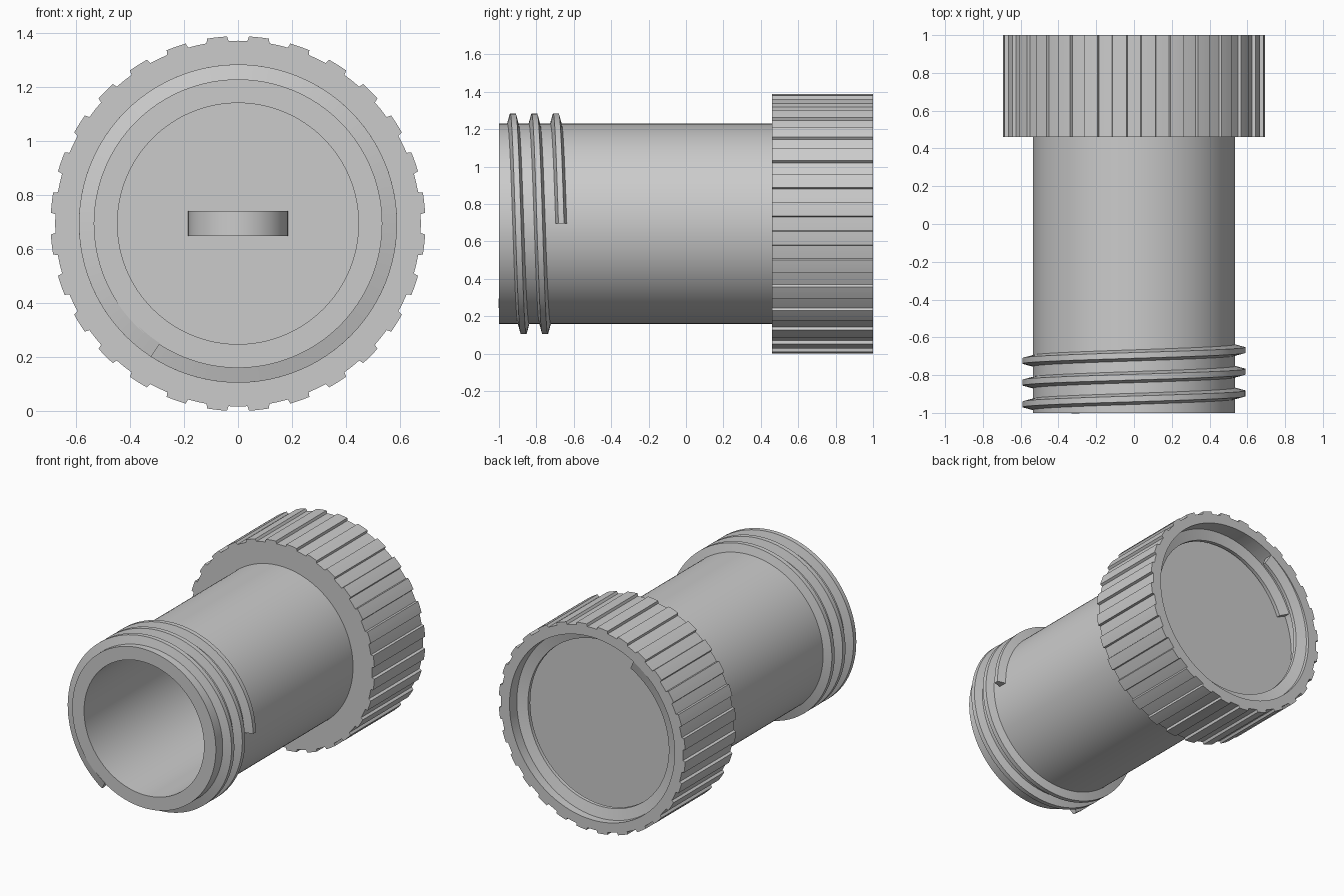
import bpy, bmesh
from math import sin, cos, pi, tau, radians

if "Cube" in bpy.data.objects:
    bpy.data.objects.remove(bpy.data.objects["Cube"])

CZ = 0.695          # height of the long (y) axis
PITCH = 0.115


def at(r, a, y):
    return (r * cos(a), y, CZ + r * sin(a))


def finish(name, bm):
    bmesh.ops.remove_doubles(bm, verts=bm.verts, dist=1e-5)
    bmesh.ops.recalc_face_normals(bm, faces=bm.faces)
    me = bpy.data.meshes.new(name)
    bm.to_mesh(me)
    bm.free()
    ob = bpy.data.objects.new(name, me)
    bpy.context.collection.objects.link(ob)
    bpy.ops.object.select_all(action='DESELECT')
    ob.select_set(True)
    bpy.context.view_layer.objects.active = ob
    bpy.ops.object.shade_smooth_by_angle(angle=radians(25))
    return ob


def loft(name, loops, closed=True, caps=False):
    """Skin a list of equal-length point loops."""
    bm = bmesh.new()
    rings = [[bm.verts.new(p) for p in loop] for loop in loops]
    n = len(rings[0])
    for a, b in zip(rings, rings[1:]):
        for i in range(n if closed else n - 1):
            j = (i + 1) % n
            bm.faces.new((a[i], a[j], b[j], b[i]))
    if caps:
        bm.faces.new(rings[0])
        bm.faces.new(rings[-1])
    return finish(name, bm)


def helix(name, a_end, y_end, turns, r_base, r_crest, base, crest):
    """Trapezoid thread, running back from its end towards -y."""
    steps = int(turns * 96)
    loops = []
    for k in range(steps + 1):
        t = turns * k / steps
        a, y = a_end + t * tau, y_end - t * PITCH
        loops.append([at(r_base, a, y - base), at(r_crest, a, y - crest),
                      at(r_crest, a, y + crest), at(r_base, a, y + base)])
    return loft(name, loops, caps=True)


# hollow tube, open at the front, closed inside the collar
angles = [tau * i / 128 for i in range(128)]
loft("tube", [[at(r, a, y) for a in angles] for r, y in
              [(0.447, 0.74), (0.447, -1), (0.535, -1), (0.535, 0.47)]])
loft("tube_floor", [[at(r, a, 0.74) for a in angles] for r in (0.447, 0.0001)])

# knurled collar: 28 raised grips around a shallow rear socket
TEETH, HIGH, LOW = 28, 0.695, 0.678
step = tau / TEETH
knurl = []
for i in range(TEETH):
    for f, r in [(0.26, HIGH), (0.42, HIGH), (0.58, HIGH), (0.74, HIGH),
                 (0.77, LOW), (1.0, LOW), (1.23, LOW)]:
        knurl.append(((i + f) * step, r))


def plain(r, y):
    return [at(r, a, y) for a, _ in knurl]


loft("knurled_collar", [
    plain(0.53, 0.46),
    [at(r, a, 0.46) for a, r in knurl],
    [at(r, a, 1.0) for a, r in knurl],
    plain(0.615, 1.0), plain(0.615, 0.83), plain(0.0001, 0.83)])

# outer thread on the tube and inner thread in the socket
helix("outer_thread", 0, -0.667, 2.658, 0.53, 0.59, 0.031, 0.015)
helix("inner_thread", radians(120), 0.968, 1.1, 0.617, 0.545, 0.031, 0.012)

# small half-ring loop on the tube floor
arch = []
for k in range(25):
    a = pi * k / 24
    arch.append([(r * cos(a), 0.741 - r * sin(a), CZ + z)
                 for r, z in [(0.185, -0.046), (0.185, 0.046), (0.1, 0.046), (0.1, -0.046)]])
loft("inner_loop", arch, caps=True)
